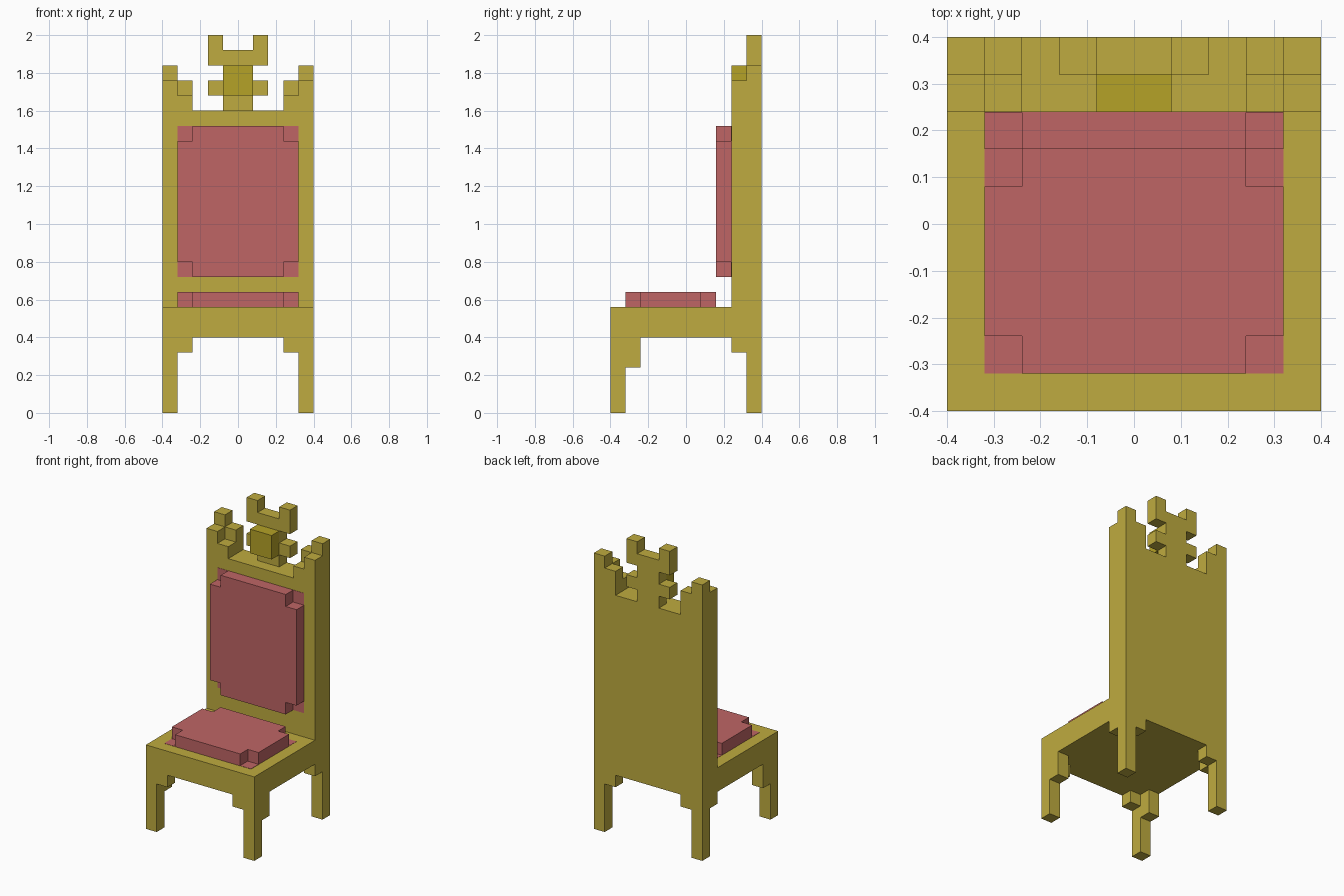
import bpy, bmesh
from mathutils import Vector

if "Cube" in bpy.data.objects:
    bpy.data.objects.remove(bpy.data.objects["Cube"])

U = 0.08  # all dimensions below are in block units


def material(name, rgb):
    m = bpy.data.materials.new(name)
    m.diffuse_color = (*rgb, 1)
    m.use_nodes = True
    m.node_tree.nodes["Principled BSDF"].inputs["Base Color"].default_value = m.diffuse_color
    return m


GOLD = material("gold", (0.52, 0.41, 0.05))
DARK_GOLD = material("dark_gold", (0.46, 0.36, 0.02))
RED = material("red_fabric", (0.52, 0.13, 0.13))


def extrude(name, pts, start, end, mat, axis="y"):
    """Extrude a 2D outline (x, z) along y, or (x, y) along z."""
    bm = bmesh.new()
    place = (lambda a, b: (a, start, b)) if axis == "y" else (lambda a, b: (a, b, start))
    face = bm.faces.new([bm.verts.new(Vector(place(a, b)) * U) for a, b in pts])
    side = Vector((0, 1, 0)) if axis == "y" else Vector((0, 0, 1))
    new = bmesh.ops.extrude_face_region(bm, geom=[face])["geom"]
    bmesh.ops.translate(bm, vec=side * (end - start) * U,
                        verts=[v for v in new if isinstance(v, bmesh.types.BMVert)])
    bmesh.ops.recalc_face_normals(bm, faces=bm.faces)
    me = bpy.data.meshes.new(name)
    bm.to_mesh(me)
    bm.free()
    me.materials.append(mat)
    ob = bpy.data.objects.new(name, me)
    bpy.context.collection.objects.link(ob)
    return ob


def sym(half):
    """Complete a right-hand half outline by mirroring it in x."""
    return half + [(-x, z) for x, z in reversed(half)]


def rect(x0, x1, b0, b1):
    return [(x0, b0), (x1, b0), (x1, b1), (x0, b1)]


def notched(b0, b1):
    """Cushion outline with its four corner blocks removed."""
    return sym([(3, b0), (3, b0 + 1), (4, b0 + 1), (4, b1 - 1), (3, b1 - 1), (3, b1)])


leg = [(3, 5), (3, 4), (4, 4), (4, 0), (5, 0)]

# Rear layer: back legs, back board, stepped posts and crown crest
crest = [(1, 20), (1, 21), (2, 21), (2, 22), (1, 22), (1, 23), (2, 23), (2, 25), (1, 25), (1, 24)]
extrude("back_board", sym(leg + [(5, 23), (4, 23), (4, 22), (3, 22), (3, 20)] + crest), 4, 5, GOLD)

# Front layer of the backrest with lower steps
extrude("back_facing", sym([(4, 5), (4, 4), (5, 4), (5, 22), (4, 22), (4, 21), (3, 21), (3, 20)]), 3, 4, GOLD)
extrude("crest_boss", rect(-1, 1, 21, 23), 3, 4, DARK_GOLD)

# Seat: front rail with legs, slab, and side brackets behind the front legs
extrude("front_rail_and_legs", sym(leg + [(5, 7)]), -5, -4, GOLD)
extrude("seat", rect(-5, 5, 5, 7), -4, 3, GOLD)
for side, x in (("left", -5), ("right", 4)):
    extrude("front_bracket_" + side, rect(x, x + 1, 3, 5), -4, -3, GOLD)

# Upholstery: thin backing panels visible at the notched cushion corners
extrude("seat_fabric", rect(-4, 4, -4, 2), 6.9, 7.02, RED, "z")
extrude("seat_cushion", notched(-4, 2), 7, 8, RED, "z")
extrude("back_fabric", rect(-4, 4, 9, 19), 2.98, 3.1, RED)
extrude("back_cushion", notched(9, 19), 2, 3, RED)
